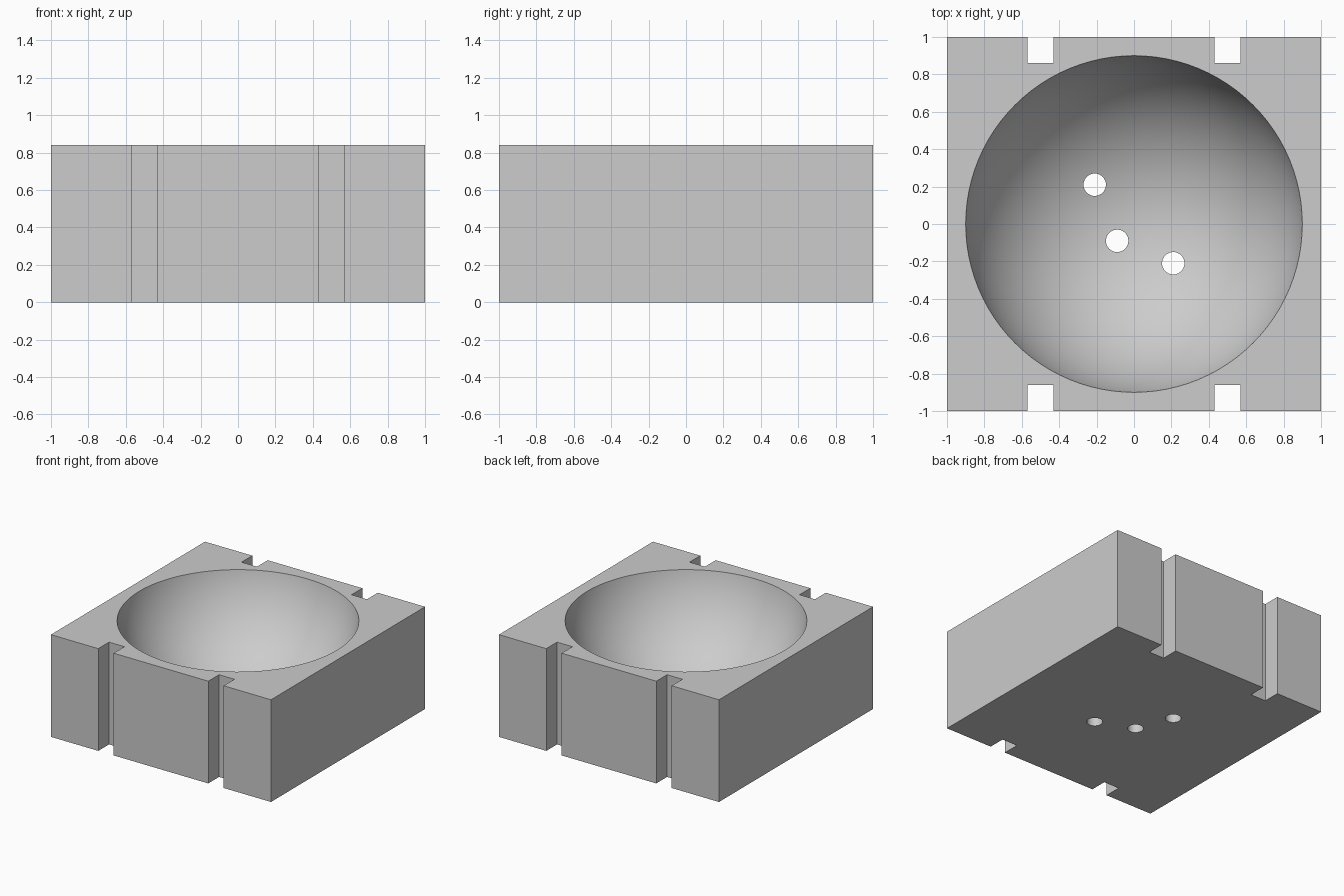
import bpy
from math import radians

default = bpy.data.objects.get("Cube")
if default:
    bpy.data.objects.remove(default, do_unlink=True)

HEIGHT = 0.84
RIM = 0.9            # bowl radius at the top face
DEPTH = 0.74         # bowl depth below the top face
HOLE_RADIUS = 0.06
NOTCH = 0.14         # notch width and depth

# Single matte grey
grey = bpy.data.materials.new("plain_grey")
grey.use_nodes = True
colour = (0.604, 0.604, 0.604, 1)
grey.diffuse_color = colour
grey.node_tree.nodes["Principled BSDF"].inputs["Base Color"].default_value = colour


def box(name, size, centre):
    bpy.ops.mesh.primitive_cube_add(size=1, location=centre)
    obj = bpy.context.object
    obj.name = name
    obj.scale = size
    bpy.ops.object.transform_apply(location=True, rotation=False, scale=True)
    return obj


def carve(target, cutter):
    cutter.hide_render = True
    mod = target.modifiers.new(cutter.name, "BOOLEAN")
    mod.operation = "DIFFERENCE"
    mod.solver = "EXACT"
    mod.object = cutter
    bpy.ops.object.select_all(action="DESELECT")
    target.select_set(True)
    bpy.context.view_layer.objects.active = target
    bpy.ops.object.modifier_apply(modifier=mod.name)
    bpy.data.objects.remove(cutter, do_unlink=True)


# Block body
block = box("bowl_block", (2, 2, HEIGHT), (0, 0, HEIGHT / 2))
block.data.materials.append(grey)

# Spherical bowl, its centre a little above the top face
radius = (RIM ** 2 + DEPTH ** 2) / (2 * DEPTH)
bpy.ops.mesh.primitive_uv_sphere_add(
    segments=96, ring_count=64, radius=radius,
    location=(0, 0, HEIGHT - DEPTH + radius))
bowl = bpy.context.object
bowl.name = "bowl_cutter"
carve(block, bowl)

# Drain holes through the floor
for x, y in ((-0.21, 0.21), (-0.09, -0.09), (0.21, -0.21)):
    bpy.ops.mesh.primitive_cylinder_add(
        vertices=32, radius=HOLE_RADIUS, depth=1, location=(x, y, 0.25))
    hole = bpy.context.object
    hole.name = "hole_cutter"
    carve(block, hole)

# Vertical notches, two in the front and two in the back
for x in (-0.5, 0.5):
    for y in (-1, 1):
        carve(block, box("notch_cutter", (NOTCH, 2 * NOTCH, 2), (x, y, HEIGHT / 2)))

block.select_set(True)
bpy.context.view_layer.objects.active = block
bpy.ops.object.shade_smooth_by_angle(angle=radians(30))
